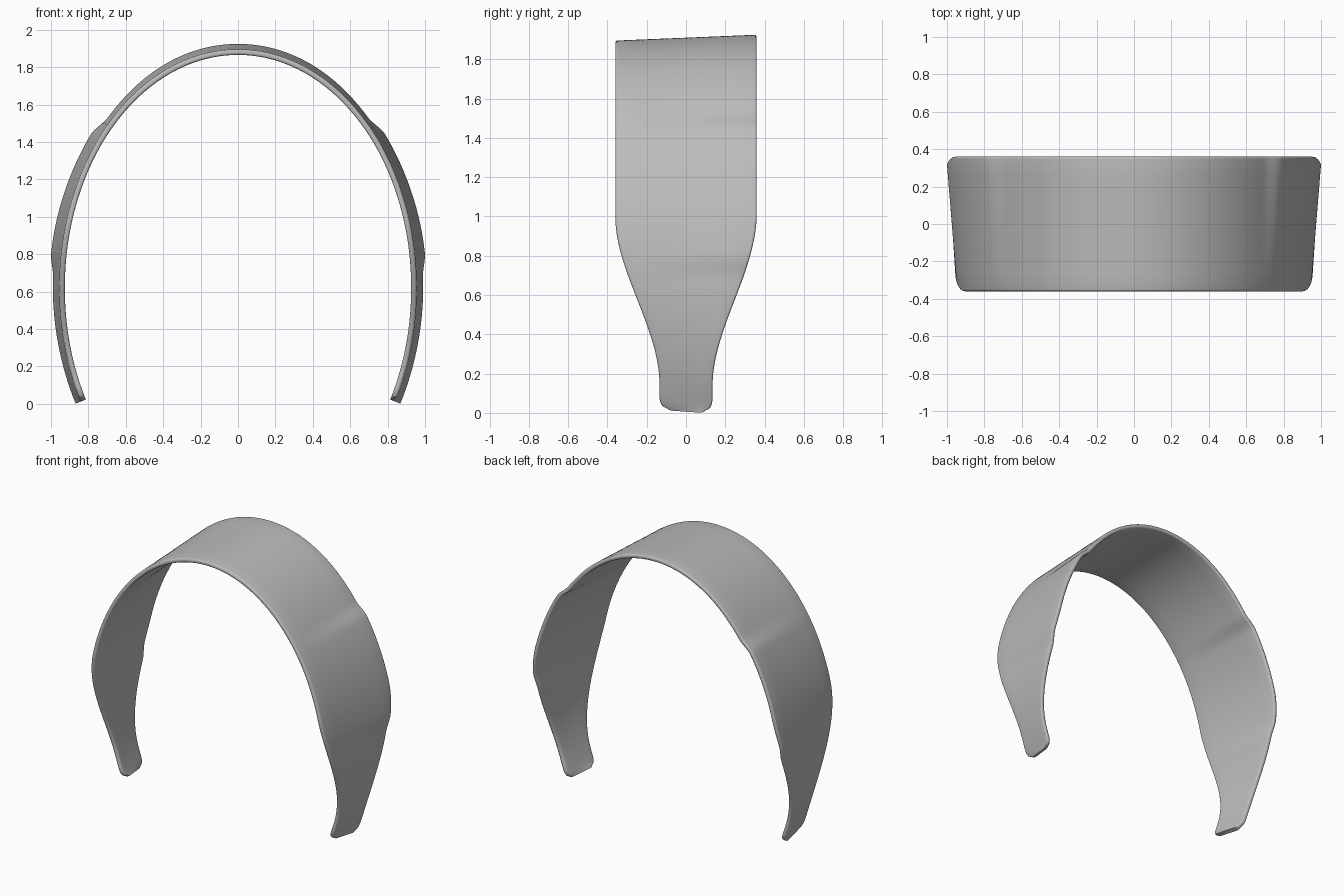
import bpy, bmesh, math

cube = bpy.data.objects.get("Cube")
if cube:
    bpy.data.objects.remove(cube)

# Arch ellipse (inner front edge) and band dimensions
A, B, CZ = 0.925, 1.245, 0.62
TIP_Z, THICK, ROUND = 0.0235, 0.03, 0.012
STEPS, ACROSS, CORNER = 220, 8, 4

# Height and total outward reach of the rear outer edge
REACH = [(0.0, 0.062), (0.68, 0.066), (0.8, 0.085),
         (1.40, 0.078), (1.5, 0.052), (1.9, 0.06)]


def smooth(t):
    t = max(0.0, min(1.0, t))
    return t * t * (3 - 2 * t)


def reach(z):
    for (z0, r0), (z1, r1) in zip(REACH, REACH[1:]):
        if z <= z1:
            return r0 + (r1 - r0) * smooth((z - z0) / (z1 - z0))
    return REACH[-1][1]


def half_width(z):
    """Wide over the crown, tapering to narrow rounded tips."""
    w = 0.135 + 0.225 * smooth((z - 0.15) / 0.85)
    d = (z - TIP_Z) / 0.06
    if d < 1:
        w -= 0.05 * (1 - math.sqrt(max(0.0, 1 - (1 - d) ** 2)))
    return w


def section(w):
    """Rounded strip outline as (y, outward) pairs."""
    pts = []
    corners = [(1, 0, -90), (1, 1, 0), (-1, 1, 90), (-1, 0, 180)]
    for side, outer, start in corners:
        cy = side * (w - ROUND)
        cv = THICK - ROUND if outer else ROUND
        for i in range(CORNER + 1):
            a = math.radians(start + 90 * i / CORNER)
            pts.append((cy + ROUND * math.cos(a), cv + ROUND * math.sin(a)))
        # Points along the broad outer and inner faces
        if (side, outer) in ((1, 1), (-1, 0)):
            continue
        y0 = pts[-1][0]
    n = CORNER + 1
    top, bottom = pts[:2 * n], pts[2 * n:]

    def span(p, q):
        return [(p[0] + (q[0] - p[0]) * k / ACROSS, p[1]) for k in range(1, ACROSS)]

    return top + span(top[-1], bottom[0]) + bottom + span(bottom[-1], top[0])


# Sweep the flared strip along the arch
bm = bmesh.new()
rings = []
t0 = math.asin((TIP_Z - CZ) / B)
for i in range(STEPS + 1):
    t = t0 + (math.pi - 2 * t0) * i / STEPS
    x, z = A * math.cos(t), CZ + B * math.sin(t)
    nx, nz = math.cos(t) / A, math.sin(t) / B
    length = math.hypot(nx, nz)
    nx, nz = nx / length, nz / length
    w, flare = half_width(z), reach(z) - THICK
    ring = []
    for y, v in section(w):
        out = v + flare * (y + w) / (2 * w)
        ring.append(bm.verts.new((x + nx * out, y, z + nz * out)))
    rings.append(ring)

for r, s in zip(rings, rings[1:]):
    for j in range(len(r)):
        k = (j + 1) % len(r)
        bm.faces.new((r[j], r[k], s[k], s[j]))
bm.faces.new(rings[0])
bm.faces.new(rings[-1])
bmesh.ops.recalc_face_normals(bm, faces=bm.faces)

mesh = bpy.data.meshes.new("headband")
bm.to_mesh(mesh)
bm.free()
band = bpy.data.objects.new("headband", mesh)
bpy.context.collection.objects.link(band)

# Plain grey finish
grey = bpy.data.materials.new("plain_grey")
grey.use_nodes = True
colour = (0.5, 0.5, 0.5, 1)
grey.diffuse_color = colour
grey.node_tree.nodes["Principled BSDF"].inputs["Base Color"].default_value = colour
mesh.materials.append(grey)

bpy.ops.object.select_all(action="DESELECT")
band.select_set(True)
bpy.context.view_layer.objects.active = band
bpy.ops.object.shade_smooth_by_angle(angle=math.radians(35))
